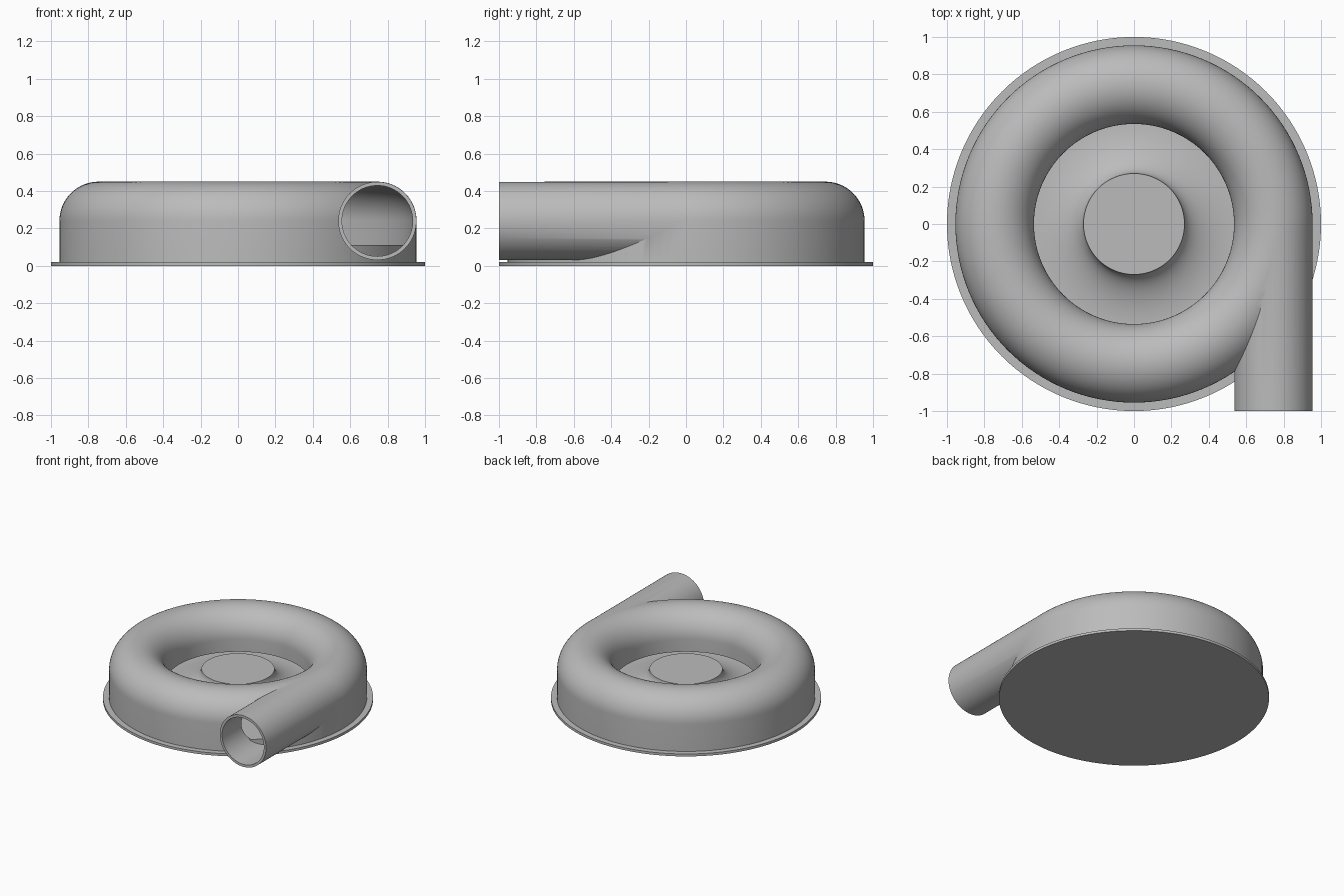
import bpy, bmesh, math
from mathutils import Matrix

if "Cube" in bpy.data.objects:
    bpy.data.objects.remove(bpy.data.objects["Cube"], do_unlink=True)

SEGMENTS = 128
RING, AXIS_Z, TUBE, WALL = 0.745, 0.24, 0.21, 0.02
LIP_Z, FLOOR_Z, BASE_Z = 0.14, 0.11, 0.02

grey = bpy.data.materials.new("plain grey")
grey.use_nodes = True
grey.diffuse_color = (0.5, 0.5, 0.5, 1)
grey.node_tree.nodes["Principled BSDF"].inputs["Base Color"].default_value = (0.5, 0.5, 0.5, 1)


def finish(bm, name):
    bmesh.ops.recalc_face_normals(bm, faces=bm.faces)
    mesh = bpy.data.meshes.new(name)
    bm.to_mesh(mesh)
    bm.free()
    obj = bpy.data.objects.new(name, mesh)
    bpy.context.collection.objects.link(obj)
    mesh.materials.append(grey)
    return obj


def lathe(name, profile, closed=False):
    """Revolve (radius, height) points around the z axis."""
    bm = bmesh.new()
    verts = [bm.verts.new((r, 0, z)) for r, z in profile]
    edges = [bm.edges.new(pair) for pair in zip(verts, verts[1:])]
    if closed:
        edges.append(bm.edges.new((verts[-1], verts[0])))
    bmesh.ops.spin(bm, geom=verts + edges, cent=(0, 0, 0), axis=(0, 0, 1),
                   angle=math.tau, steps=SEGMENTS, use_merge=True)
    bmesh.ops.remove_doubles(bm, verts=bm.verts, dist=1e-5)
    bmesh.ops.dissolve_degenerate(bm, dist=1e-5, edges=bm.edges)
    return finish(bm, name)


def pipe(name, radius, start, end):
    """Solid cylinder along y on the outlet axis."""
    bm = bmesh.new()
    place = Matrix.Translation((RING, (start + end) / 2, AXIS_Z)) @ Matrix.Rotation(math.pi / 2, 4, 'X')
    bmesh.ops.create_cone(bm, cap_ends=True, segments=96, radius1=radius,
                          radius2=radius, depth=end - start, matrix=place)
    return finish(bm, name)


def dome(radius, steps=32):
    """Half circle over the ring channel, from outside to inside."""
    return [(RING + radius * math.cos(math.pi * i / steps),
             AXIS_Z + radius * math.sin(math.pi * i / steps)) for i in range(steps + 1)]


def combine(target, other, operation):
    mod = target.modifiers.new(operation.lower(), 'BOOLEAN')
    mod.operation, mod.solver, mod.object = operation, 'EXACT', other
    bpy.context.view_layer.objects.active = target
    bpy.ops.object.modifier_apply(modifier=mod.name)
    bpy.data.objects.remove(other, do_unlink=True)


# Ring housing with a tangential outlet pipe
outer, inner = RING + TUBE, RING - TUBE
housing = lathe("housing", [(outer, 0.01)] + dome(TUBE) + [(inner, 0.01)], closed=True)
combine(housing, pipe("outlet", TUBE - 0.001, -1, -0.02), 'UNION')

# Hollow channel, open below the inner lip
cavity = [(0.4, -0.05), (outer - WALL, -0.05)] + dome(TUBE - WALL)
cavity += [(inner + WALL, LIP_Z), (0.4, LIP_Z)]
combine(housing, lathe("cavity", cavity, closed=True), 'DIFFERENCE')
combine(housing, pipe("bore", TUBE - WALL - 0.001, -1.1, -0.03), 'DIFFERENCE')

# Raised floor with a flared centre hub
hub_r, hub_z, flare_r = 0.27, 0.25, 0.56
flare = []
for i in range(17):
    a = math.pi / 2 * i / 16
    flare.append((flare_r - (flare_r - hub_r) * math.cos(a),
                  hub_z - (hub_z - FLOOR_Z) * math.sin(a)))
hub = lathe("hub_and_floor", [(0, hub_z)] + flare +
            [(outer - WALL / 2, FLOOR_Z), (outer - WALL / 2, 0.01), (0, 0.01)])

# Flat round base plate
base = lathe("base_plate", [(0, BASE_Z), (1, BASE_Z), (1, 0), (0, 0)])

# Smooth shading with crisp rims
for obj in (housing, hub, base):
    bpy.ops.object.select_all(action='DESELECT')
    obj.select_set(True)
    bpy.context.view_layer.objects.active = obj
    bpy.ops.object.shade_smooth_by_angle(angle=math.radians(30))
